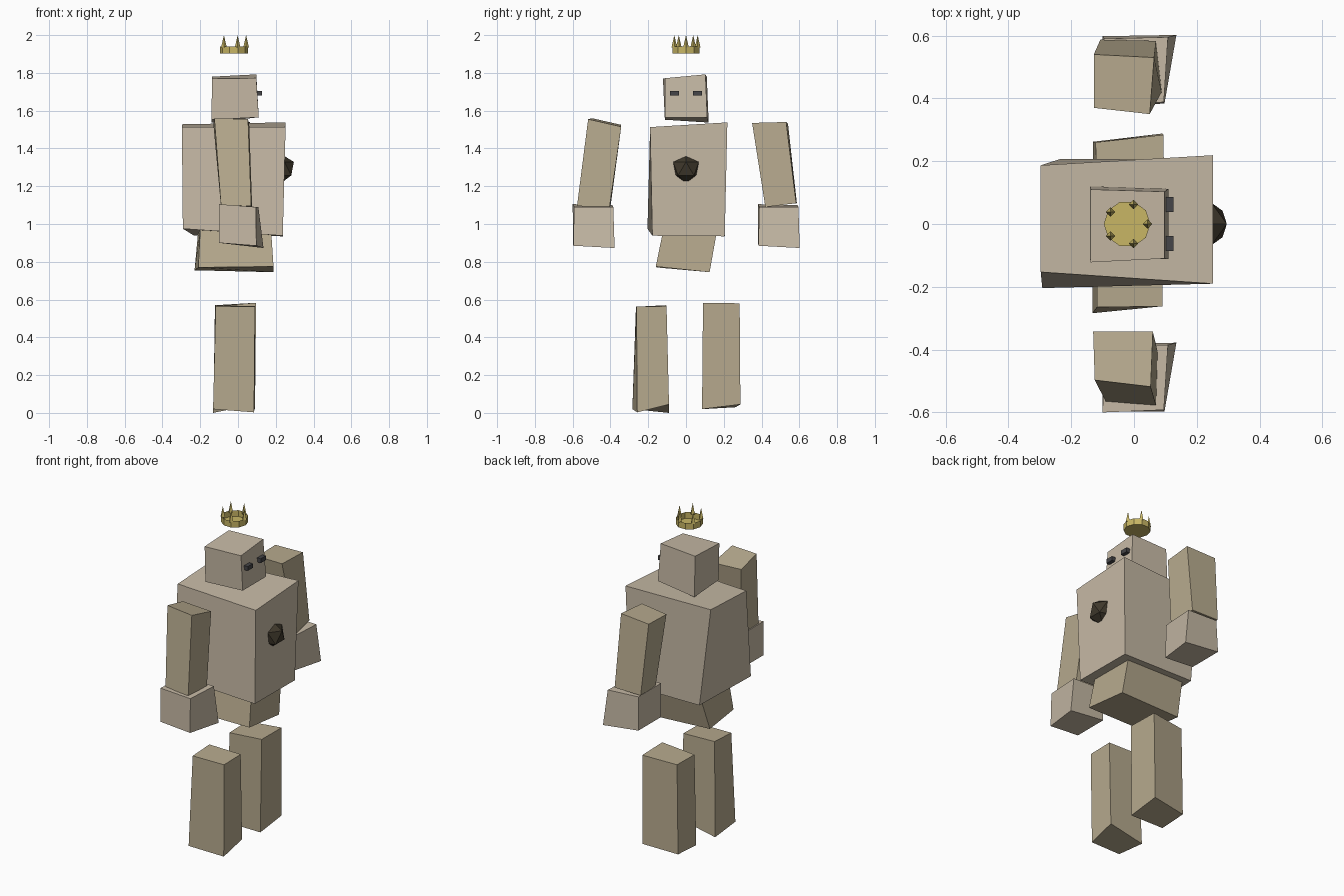
import bpy, bmesh
from math import cos, sin, tau
from mathutils import Matrix, Vector

if "Cube" in bpy.data.objects:
    bpy.data.objects.remove(bpy.data.objects["Cube"])


def material(name, rgb):
    m = bpy.data.materials.new(name)
    m.diffuse_color = (*rgb, 1)
    m.use_nodes = True
    m.node_tree.nodes["Principled BSDF"].inputs["Base Color"].default_value = m.diffuse_color
    return m


STONE = material("pale_stone", (0.57, 0.49, 0.38))
LIMB = material("limb_stone", (0.47, 0.40, 0.27))
GOLD = material("gold", (0.58, 0.47, 0.13))
DARK = material("dark_gem", (0.05, 0.04, 0.025))
EYE = material("eye_grey", (0.06, 0.06, 0.065))


def finish(name, bm, mat):
    bmesh.ops.recalc_face_normals(bm, faces=bm.faces)
    me = bpy.data.meshes.new(name)
    bm.to_mesh(me)
    bm.free()
    me.materials.append(mat)
    ob = bpy.data.objects.new(name, me)
    bpy.context.collection.objects.link(ob)
    return ob


def block(name, mat, bottom, top, shift=(0, 0, 0)):
    """Rough-hewn block between two loose four-point ends."""
    bm = bmesh.new()
    lo = [bm.verts.new(Vector(p) + Vector(shift)) for p in bottom]
    hi = [bm.verts.new(Vector(p) + Vector(shift)) for p in top]
    bm.faces.new(lo[::-1])
    bm.faces.new(hi)
    for i in range(4):
        j = (i + 1) % 4
        bm.faces.new((lo[i], lo[j], hi[j], hi[i]))
    return finish(name, bm, mat)


# Head, torso and hips (the figure looks along +x)
block("head", STONE,
      [(.11, -.112, 1.565), (.11, .112, 1.565), (-.14, .12, 1.537), (-.14, -.112, 1.552)],
      [(.097, -.11, 1.772), (.097, .103, 1.792), (-.138, .11, 1.78), (-.138, -.122, 1.77)])
block("torso", STONE,
      [(.237, -.178, .938), (.237, .205, .935), (-.235, .207, .94), (-.292, -.204, .975)],
      [(.252, -.19, 1.513), (.252, .219, 1.538), (-.297, .187, 1.528), (-.297, -.153, 1.513)])
block("hips", LIMB,
      [(.188, -.16, .775), (.188, .125, .745), (-.23, .1, .755), (-.21, -.155, .77)],
      [(.175, -.12, .97), (.175, .165, .97), (-.21, .165, .97), (-.2, -.12, .97)])

# Legs
block("right_leg", LIMB,
      [(.085, -.258, .003), (.09, -.09, .045), (-.132, -.09, 0), (-.132, -.284, .02)],
      [(.09, -.262, .562), (.09, -.103, .565), (-.118, -.105, .57), (-.118, -.265, .562)])
block("left_leg", LIMB,
      [(.09, .085, .02), (.09, .288, .045), (-.13, .262, .03), (-.13, .088, .02)],
      [(.096, .09, .583), (.094, .284, .58), (-.122, .26, .57), (-.12, .09, .566)])

# Arms
block("right_arm", LIMB,
      [(.075, -.405, 1.088), (.07, -.577, 1.095), (-.09, -.565, 1.10), (-.09, -.40, 1.09)],
      [(.06, -.343, 1.515), (.053, -.518, 1.555), (-.125, -.497, 1.56), (-.13, -.343, 1.525)])
block("left_arm", LIMB,
      [(.088, .42, 1.09), (.07, .583, 1.11), (-.107, .587, 1.11), (-.09, .42, 1.10)],
      [(.05, .35, 1.535), (.064, .53, 1.54), (-.128, .54, 1.53), (-.128, .37, 1.525)])

# Fists: the same block on both sides
for side, dy in (("right", 0), ("left", .98)):
    block(side + "_fist", STONE,
          [(.097, -.597, .885), (.135, -.378, .873), (-.1, -.382, .9), (-.1, -.598, .9)],
          [(.095, -.592, 1.09), (.108, -.385, 1.09), (-.095, -.39, 1.1), (-.1, -.6, 1.105)],
          (0, dy, 0))

# Eyes
for side, y in (("right", -.062), ("left", .062)):
    bm = bmesh.new()
    bmesh.ops.create_cube(bm, size=1, matrix=Matrix.Translation((.108, y, 1.692))
                          @ Matrix.Diagonal((.036, .048, .026, 1)))
    finish(side + "_eye", bm, EYE)

# Chest gem
bm = bmesh.new()
bmesh.ops.create_icosphere(bm, subdivisions=1, radius=.08,
                           matrix=Matrix.Translation((.224, 0, 1.293)))
finish("chest_gem", bm, DARK)

# Floating crown: shallow open band with a floor, and five spikes
CX, R = -.022, .074
bm = bmesh.new()
bmesh.ops.create_cone(bm, cap_ends=True, segments=10, radius1=R, radius2=R, depth=.038,
                      matrix=Matrix.Translation((CX, 0, 1.922))
                      @ Matrix.Rotation(tau / 4, 4, "Z"))
bm.normal_update()
lid = [f for f in bm.faces if f.normal.z > .9]
bmesh.ops.delete(bm, geom=lid, context="FACES_ONLY")
finish("crown_band", bm, GOLD)
for i in range(5):
    a = i * tau / 5
    bm = bmesh.new()
    bmesh.ops.create_cone(bm, cap_ends=True, segments=4, radius1=.015, radius2=0, depth=.065,
                          matrix=Matrix.Translation((CX + .065 * cos(a), .065 * sin(a), 1.9675)))
    finish(f"crown_spike_{i + 1}", bm, GOLD)
